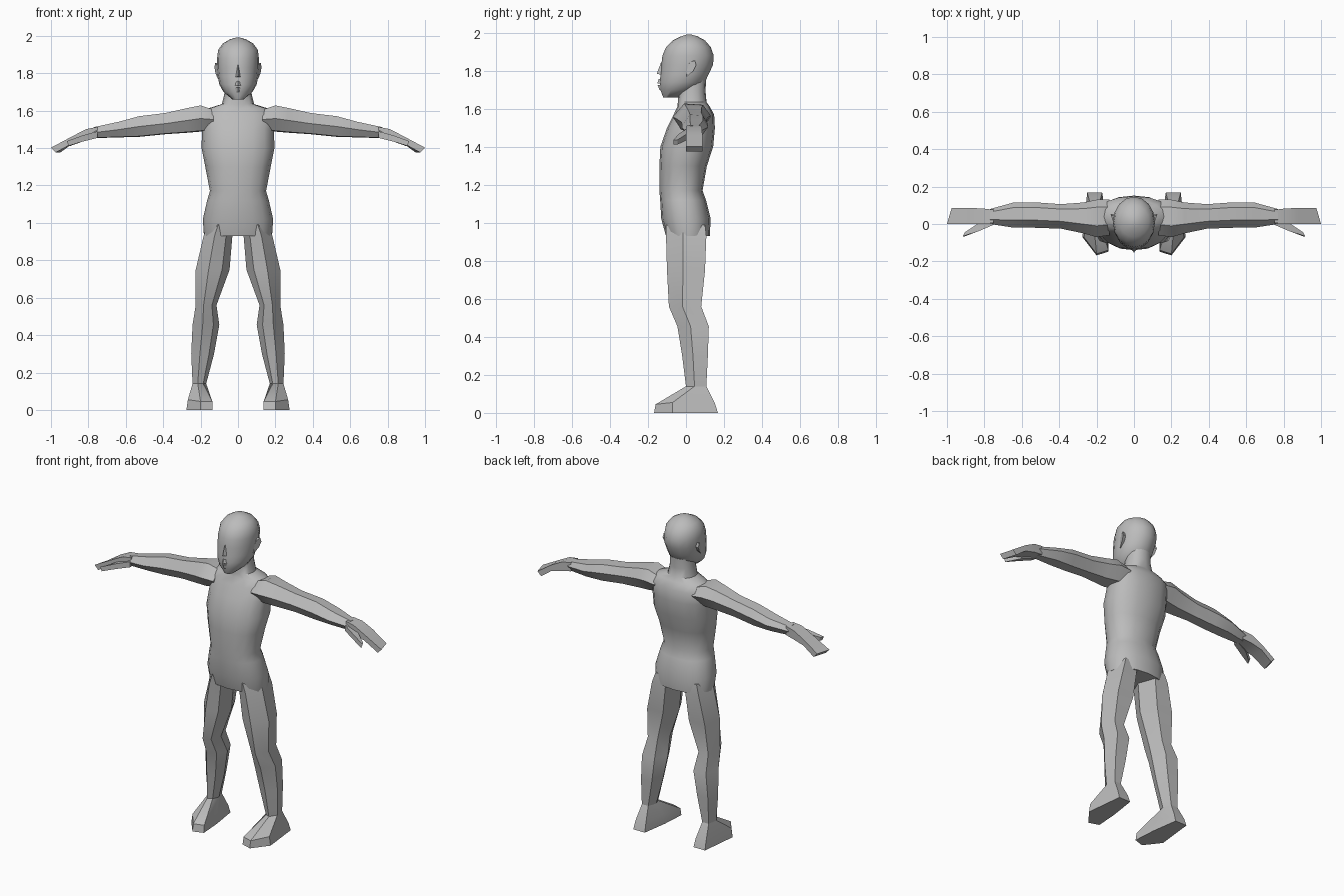
import bpy, bmesh, math

grey = bpy.data.materials.new("plain grey")
grey.diffuse_color = (0.5, 0.5, 0.5, 1)


def loft(name, rings, angle=35, mirror=False):
    """Skin a list of equal-length point rings, cap the ends, optionally mirror in x."""
    bm = bmesh.new()
    vs = [[bm.verts.new(p) for p in ring] for ring in rings]
    n = len(vs[0])
    for a, b in zip(vs, vs[1:]):
        for i in range(n):
            j = (i + 1) % n
            bm.faces.new((a[i], a[j], b[j], b[i]))
    bm.faces.new(vs[0])
    bm.faces.new(vs[-1])
    bmesh.ops.recalc_face_normals(bm, faces=bm.faces)
    me = bpy.data.meshes.new(name)
    bm.to_mesh(me)
    bm.free()
    me.shade_smooth()
    me.set_sharp_from_angle(angle=math.radians(angle))
    me.materials.append(grey)
    ob = bpy.data.objects.new(name, me)
    bpy.context.collection.objects.link(ob)
    if mirror:
        ob.modifiers.new("Mirror", "MIRROR").use_mirror_merge = False
    return ob


def oval(z, hw, yf, yb, e=0.9, n=16):
    """Horizontal rounded ring from half-width and front/back y."""
    pts = []
    for i in range(n):
        t = 2 * math.pi * i / n
        c, s = math.cos(t), math.sin(t)
        pts.append((hw * math.copysign(abs(c) ** e, c),
                    (yf + yb) / 2 + (yb - yf) / 2 * math.copysign(abs(s) ** e, s), z))
    return pts


def leg_ring(z, xi, xo, yf, yb):
    """Six-sided leg section with a ridge along the shin."""
    shape = [(.62, 0), (1, .42), (.86, 1), (.25, 1), (0, .5), (.22, .12)]
    return [(xi + u * (xo - xi), yf + v * (yb - yf), z) for u, v in shape]


def arm_ring(x, yf, yb, zb, zt):
    """Six-sided arm section."""
    shape = [(.3, 1), (.8, .95), (1, .55), (.75, 0), (.22, .03), (0, .5)]
    return [(x, yf + u * (yb - yf), zb + v * (zt - zb)) for u, v in shape]


def box_ring(x, yf, yb, zb, zt, skew=0.0):
    """Four-sided section, back and bottom corners pulled in by skew."""
    return [(x, yf, zt), (x - skew, yb, zt), (x - 2 * skew, yb, zb), (x - skew, yf, zb)]


# Torso and neck
loft("torso", [oval(*r) for r in [
    (.93, .182, -.105, .125), (1.02, .188, -.13, .13), (1.12, .165, -.136, .105),
    (1.17, .15, -.14, .087), (1.30, .175, -.14, .11), (1.40, .195, -.135, .143),
    (1.50, .192, -.10, .152), (1.57, .20, -.065, .148), (1.612, .16, -.045, .125),
    (1.635, .086, -.043, .108), (1.69, .073, -.04, .103), (1.75, .07, -.04, .105)]], 45)

# Head
loft("head", [oval(*r, e=1) for r in [
    (1.66, .03, -.12, -.035), (1.70, .078, -.135, .05), (1.74, .10, -.138, .10),
    (1.78, .107, -.134, .118), (1.83, .112, -.13, .142), (1.88, .112, -.124, .146),
    (1.925, .106, -.105, .13), (1.96, .08, -.07, .10), (1.982, .042, -.025, .06),
    (1.99, .012, .0, .03)]], 45)

# Nose and lips as small wedges: ring across the face, shrinking to a ridge
loft("nose", [[(-.022, -.115, 1.775), (0, -.154, 1.785), (.022, -.115, 1.775)],
              [(-.01, -.115, 1.84), (0, -.131, 1.845), (.01, -.115, 1.84)]], 20)
loft("upper_lip", [[(-.035, -.115, 1.735), (0, -.151, 1.733), (.035, -.115, 1.735)],
                   [(-.028, -.115, 1.752), (0, -.143, 1.758), (.028, -.115, 1.752)]], 20)
loft("lower_lip", [[(-.03, -.115, 1.70), (0, -.14, 1.70), (.03, -.115, 1.70)],
                   [(-.033, -.115, 1.724), (0, -.149, 1.725), (.033, -.115, 1.724)]], 20)

# Ears
ear = [(.0, 1.77), (.035, 1.80), (.05, 1.83), (.042, 1.855), (.015, 1.845), (.002, 1.81)]
loft("ear", [[(.095, y, z) for y, z in ear],
             [(.108 + .35 * max(0, y), y + .004, z) for y, z in ear]], 25, True)

# Legs
legs = [leg_ring(*r) for r in [
    (.99, .01, .165, -.105, .10), (.93, .03, .184, -.105, .107), (.75, .045, .226, -.10, .10),
    (.56, .115, .226, -.09, .08), (.455, .10, .243, -.045, .12), (.30, .128, .25, -.02, .115),
    (.14, .17, .243, 0, .107)]]
loft("leg", legs, 32, True)

# Feet
toe = [(.2, -.16, .045), (.268, -.07, .055), (.246, .152, .05),
       (.174, .152, .05), (.153, .01, .06), (.137, -.14, .045)]
sole = [(.2, -.168, 0), (.276, -.07, 0), (.25, .168, 0),
        (.17, .168, 0), (.145, .0, 0), (.135, -.147, 0)]
loft("foot", [legs[-1], toe, sole], 32, True)

# Arms
loft("arm", [arm_ring(*r) for r in [
    (.13, -.06, .13, 1.50, 1.605), (.2, -.07, .13, 1.488, 1.628), (.27, -.05, .115, 1.482, 1.614),
    (.39, -.025, .106, 1.474, 1.587), (.53, -.02, .116, 1.46, 1.57), (.64, -.02, .116, 1.457, 1.54),
    (.77, 0, .08, 1.453, 1.512)]], 32, True)

# Hands and thumbs
loft("hand", [box_ring(*r) for r in [
    (.75, .006, .076, 1.457, 1.513), (.81, 0, .083, 1.447, 1.502),
    (.88, 0, .086, 1.428, 1.466), (1.0, 0, .086, 1.376, 1.402, .025)]], 25, True)
loft("thumb", [box_ring(*r) for r in [
    (.75, -.004, .03, 1.455, 1.49), (.83, -.038, .005, 1.435, 1.468),
    (.915, -.066, -.045, 1.412, 1.437, .01)]], 25, True)
